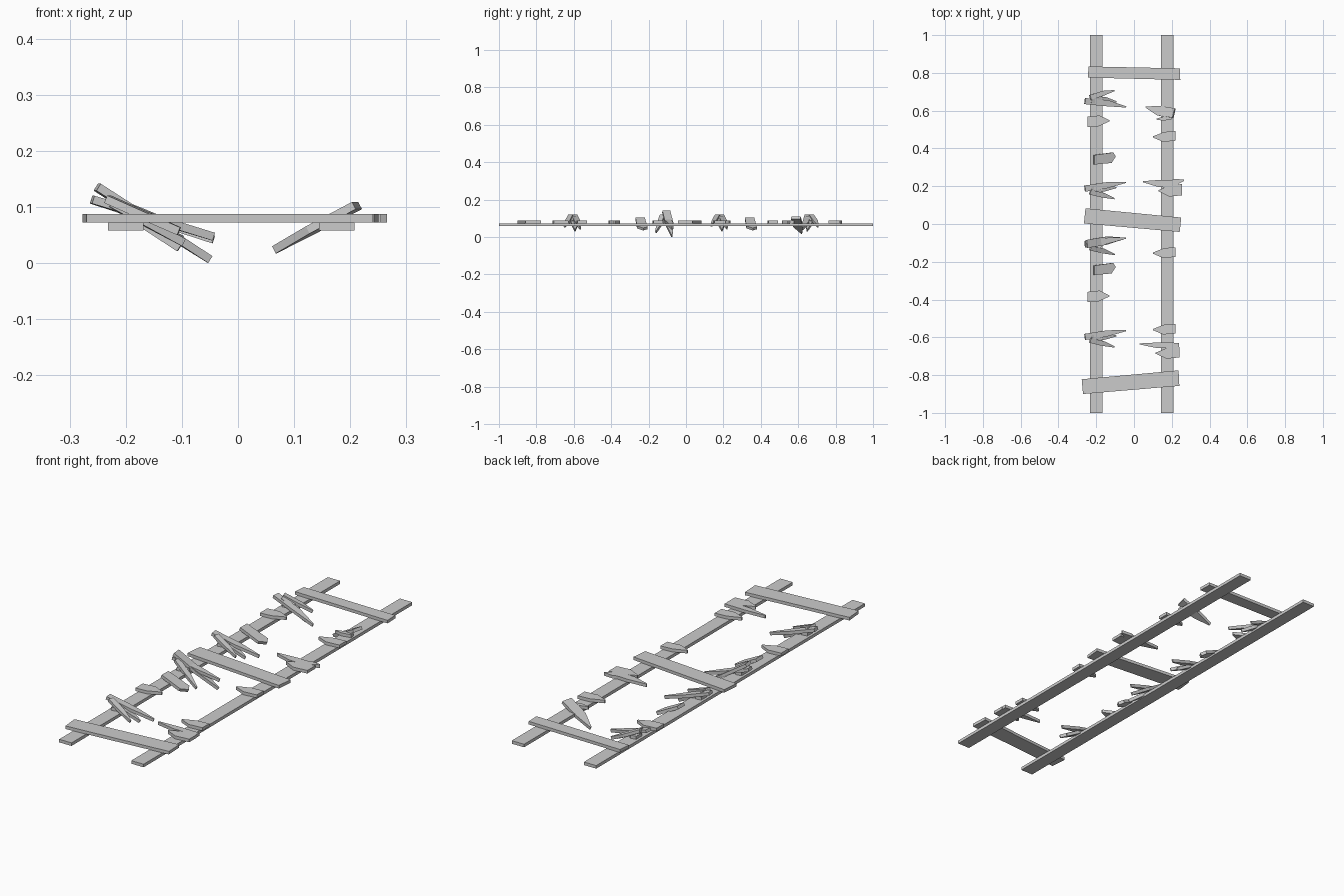
import bpy, bmesh
from mathutils import Vector

if "Cube" in bpy.data.objects:
    bpy.data.objects.remove(bpy.data.objects["Cube"])

T = 0.0145          # board thickness
RAIL_Z = 0.058      # underside of rails
DECK = RAIL_Z + T   # underside of planks


def slab(name, outline, to_world):
    """Extrude a flat outline (u, v) by the board thickness, placed by to_world."""
    bm = bmesh.new()
    low = [bm.verts.new(to_world(u, v, 0)) for u, v in outline]
    top = [bm.verts.new(to_world(u, v, T)) for u, v in outline]
    n = len(outline)
    bm.faces.new(low[::-1])
    bm.faces.new(top)
    for i in range(n):
        j = (i + 1) % n
        bm.faces.new((low[i], low[j], top[j], top[i]))
    bmesh.ops.recalc_face_normals(bm, faces=bm.faces)
    me = bpy.data.meshes.new(name)
    bm.to_mesh(me)
    bm.free()
    ob = bpy.data.objects.new(name, me)
    bpy.context.collection.objects.link(ob)


def flat(z):
    return lambda u, v, w: Vector((u, v, z + w))


def shard(name, butt, tip, width, jag=0.0):
    """Broken board end: blunt at butt, tapering to a splintered tip (both x, y, z)."""
    a, b = Vector(butt), Vector(tip)
    d = b - a
    L = d.length
    d.normalize()
    side = Vector((0, 0, 1)).cross(d).normalized()
    up = d.cross(side)
    h = width / 2
    outline = [(0, -h * .9), (L * .5, -h * .75), (L, jag - .003), (L, jag + .003),
               (L * .55, h), (0, h * .8)]
    slab(name, outline, lambda u, v, w: a + d * u + side * v + up * w)


# long rails
for side, x in (("left", -0.2), ("right", 0.176)):
    slab(side + "_rail", [(x - .032, -1), (x + .032, -1), (x + .032, 1), (x - .032, 1)],
         flat(RAIL_Z))

# whole cross planks
planks = [[(-.245, .775), (.245, .763), (.243, .824), (-.24, .834)],
          [(-.265, .003), (.242, -.042), (.25, .034), (-.257, .083)],
          [(-.27, -.9), (.24, -.857), (.236, -.775), (-.277, -.822)]]
for p in planks:
    slab("cross_plank", p, flat(DECK))

# flat broken stubs lying on the rails: butt x, tip x, y, width
for bx, tx, y, w in ((-.245, -.13, .542, .065), (-.245, -.13, -.385, .065),
                     (.22, .10, .465, .06), (.22, .10, -.15, .06), (.22, .10, -.555, .06),
                     (.24, .115, -.68, .066), (.255, .13, .18, .07),
                     (-.22, -.17, .665, .05), (-.22, -.17, .18, .05),
                     (-.22, -.17, -.12, .05), (-.22, -.17, -.61, .05)):
    shard("flat_stub", (bx, y, DECK), (tx, y, DECK), w, .004)

# blunt broken stubs tilting inward
for y in (.345, -.24):
    s = [(0, -.03), (.1, -.022), (.125, .012), (.11, .034), (0, .02)]
    slab("tilted_stub", s,
         lambda u, v, w, y=y: Vector((-.215 + u * .9 + w * .44, y + v, .09 - u * .44 + w * .9)))

# long splinters on the left rail: base y, mirrored spread, tip heights
for y, k, za, zb in ((.18, 1, .045, .035), (-.115, 1, .045, .001),
                     (-.605, 1, .045, .03), (.66, -1, .04, .03)):
    shard("long_splinter", (-.262, y + .008 * k, .106), (-.045, y + .035 * k, za - .005),
          .038, .005 * k)
    shard("short_splinter", (-.235, y - .01 * k, .107), (-.108, y - .045 * k, zb + .02),
          .03, 0)
    if zb < .02:
        shard("steep_splinter", (-.255, y + .01, .129), (-.053, y + .035, .0), .05, .004)
    else:
        shard("steep_splinter", (-.23, y, .1), (-.10, y + .012 * k, .03), .04, 0)

# long splinters on the right rail
shard("long_splinter", (.215, .585, .096), (.068, .618, .017), .06, 0)
shard("cross_splinter", (.2, .565, DECK), (.12, .555, DECK), .025, 0)
shard("long_splinter", (.235, .21, DECK), (.048, .224, DECK), .045, 0)
shard("back_splinter", (.17, .205, DECK), (.265, .232, DECK), .04, 0)
shard("long_splinter", (.238, -.645, DECK), (.03, -.635, DECK), .035, 0)
